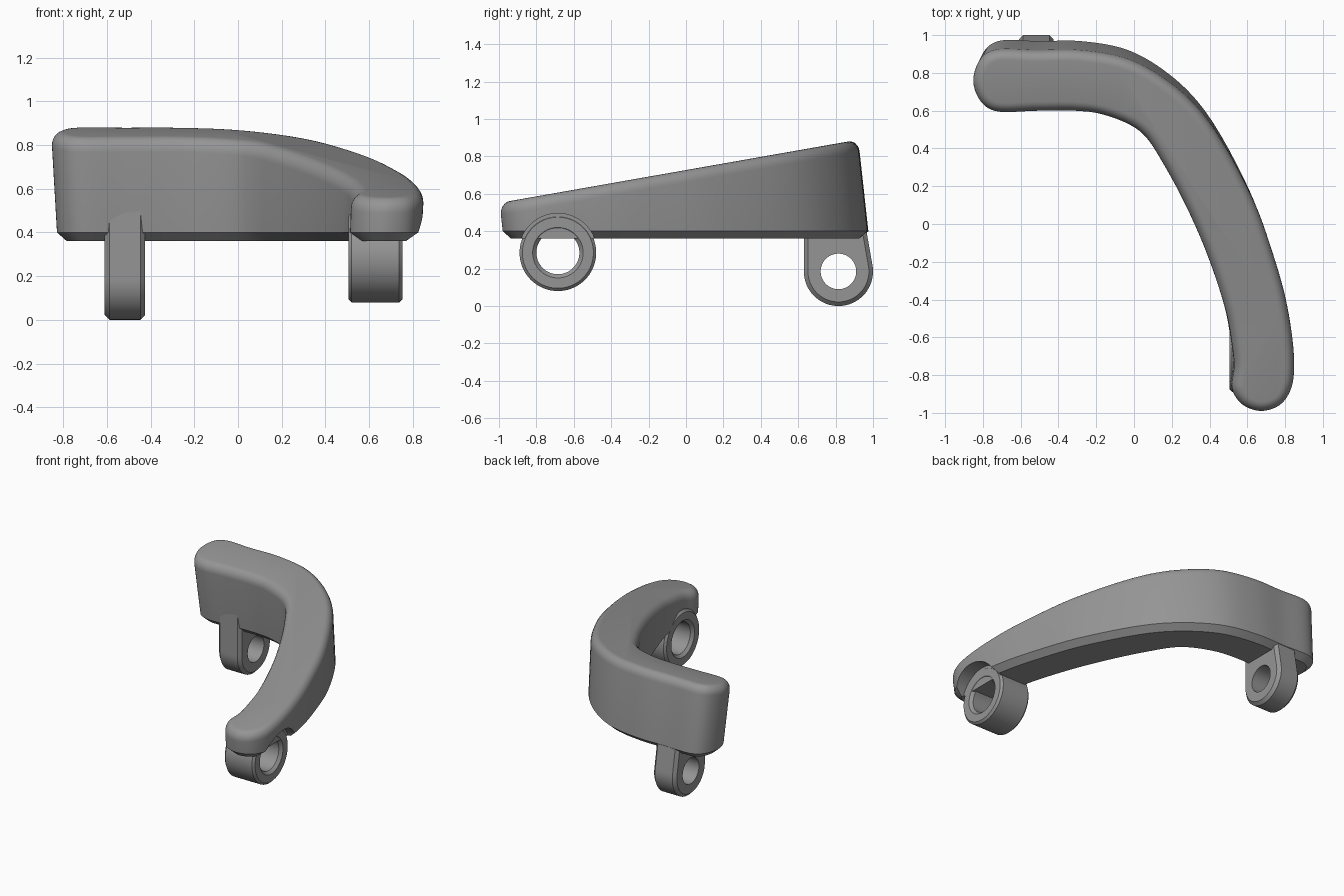
import bpy, bmesh, math
from mathutils import Vector

if "Cube" in bpy.data.objects:
    bpy.data.objects.remove(bpy.data.objects["Cube"])

grey = bpy.data.materials.new("plain grey")
grey.diffuse_color = (0.3, 0.3, 0.3, 1)
grey.use_nodes = True
grey.node_tree.nodes["Principled BSDF"].inputs["Base Color"].default_value = grey.diffuse_color


def make_object(name, bm, angle=30):
    bmesh.ops.remove_doubles(bm, verts=bm.verts, dist=0.0002)
    bmesh.ops.recalc_face_normals(bm, faces=bm.faces)
    mesh = bpy.data.meshes.new(name)
    bm.to_mesh(mesh)
    bm.free()
    mesh.materials.append(grey)
    ob = bpy.data.objects.new(name, mesh)
    bpy.context.collection.objects.link(ob)
    return ob


def smooth(ob, angle=30):
    bpy.ops.object.select_all(action='DESELECT')
    ob.select_set(True)
    bpy.context.view_layer.objects.active = ob
    bpy.ops.object.shade_smooth_by_angle(angle=math.radians(angle))


def inset(pts, d):
    """Move a counter-clockwise loop inwards by d."""
    out = []
    for i, p in enumerate(pts):
        t = (pts[(i + 1) % len(pts)] - pts[i - 1]).normalized()
        out.append(p + Vector((-t.y, t.x)) * d)
    return out


def bridge(bm, a, b):
    n = len(a)
    for i in range(n):
        bm.faces.new((a[i], a[(i + 1) % n], b[(i + 1) % n], b[i]))


def spline(ctrl, steps=6):
    """Closed smooth curve through the control points."""
    c, n, out = [Vector(p) for p in ctrl], len(ctrl), []
    for i in range(n):
        p0, p1, p2, p3 = c[i - 1], c[i], c[(i + 1) % n], c[(i + 2) % n]
        # centripetal spacing avoids overshoot between uneven points
        k = [max((b - a).length, 1e-4) ** 0.5 for a, b in ((p0, p1), (p1, p2), (p2, p3))]
        m1 = (p2 - p1) + k[1] * ((p1 - p0) / k[0] - (p2 - p0) / (k[0] + k[1]))
        m2 = (p2 - p1) + k[1] * ((p3 - p2) / k[2] - (p3 - p1) / (k[1] + k[2]))
        for s in range(steps):
            t = s / steps
            out.append((2*t**3 - 3*t*t + 1) * p1 + (t**3 - 2*t*t + t) * m1
                       + (3*t*t - 2*t**3) * p2 + (t**3 - t*t) * m2)
    return out


# Curved arm: plan outline, counter-clockwise
plan = spline([
    (-0.72, 0.64), (-0.5, 0.64), (-0.3, 0.64), (-0.16, 0.62), (0.03, 0.53),
    (0.16, 0.34), (0.35, -0.055), (0.48, -0.44), (0.51, -0.6), (0.525, -0.74),
    (0.515, -0.86), (0.57, -0.945), (0.67, -0.98), (0.77, -0.945),
    (0.825, -0.86), (0.84, -0.72), (0.8, -0.41), (0.72, -0.12), (0.61, 0.18),
    (0.375, 0.6), (0.19, 0.79), (-0.03, 0.92), (-0.28, 0.968), (-0.5, 0.968),
    (-0.72, 0.968), (-0.79, 0.92), (-0.828, 0.8), (-0.79, 0.69)])


def lean(p, z):
    k = z - 0.4
    return (p.x * (1 + 0.07 * k), p.y - 0.11 * k, z)


bm = bmesh.new()
rings = [[bm.verts.new((p.x, p.y, 0.36)) for p in inset(plan, 0.045)],
         [bm.verts.new((p.x, p.y, 0.40)) for p in plan]]
for s in range(7):                              # rounded rim under the sloping top
    a = math.pi / 2 * s / 6
    drop = 0.065 * (1 - math.sin(a))
    loop = inset(plan, 0.055 * (1 - math.cos(a)))
    rings.append([bm.verts.new(lean(p, (0.727 + 0.176 * (p.y + 0.044) - drop) / 1.0194))
                  for p in loop])
for lo, hi in zip(rings, rings[1:]):
    bridge(bm, lo, hi)
bm.faces.new(rings[0])
bm.faces.new(rings[-1])
arm = make_object("curved_arm", bm)

# Round pocket in the outer side of the arm beside the bushing
bpy.ops.mesh.primitive_cylinder_add(vertices=64, radius=0.21, depth=0.4,
                                    location=(0.95, -0.685, 0.285),
                                    rotation=(0, math.pi / 2, 0))
cutter = bpy.context.object
cutter.name = "pocket_cutter"
cutter.hide_render = True
mod = arm.modifiers.new("pocket", 'BOOLEAN')
mod.operation, mod.solver, mod.object = 'DIFFERENCE', 'EXACT', cutter
bpy.context.view_layer.objects.active = arm
bpy.ops.object.modifier_apply(modifier=mod.name)
bpy.data.objects.remove(cutter)
smooth(arm)


def eye(name, centre, x0, x1, radius, hole, rim, bore_rim, n=72):
    """Chamfered plate along x with a round bore; radius(angle) gives its outline."""
    ang = [2 * math.pi * i / n for i in range(n)]
    outer = [Vector((math.cos(a), math.sin(a))) * radius(a) for a in ang]
    small = inset(outer, rim)
    bore = [Vector((math.cos(a), math.sin(a))) * hole for a in ang]
    wide = [p * (1 + bore_rim / hole) for p in bore]
    bm = bmesh.new()
    loops = [[bm.verts.new((x, centre[0] + p.x, centre[1] + p.y)) for p in pts]
             for pts, x in ((small, x0), (outer, x0 + rim), (outer, x1 - rim), (small, x1),
                            (wide, x1), (bore, x1 - bore_rim), (bore, x0 + bore_rim), (wide, x0))]
    for i in range(8):
        if bore_rim or i not in (4, 6):
            bridge(bm, loops[i], loops[(i + 1) % 8])
    smooth(make_object(name, bm))


def lug_outline(a):
    if a > math.pi or a < math.radians(10):
        return 0.185
    sides = (0.185 / max(1e-3, math.cos(a - math.radians(10))),
             0.185 / max(1e-3, -math.cos(a)), 0.34 / max(1e-3, math.sin(a)))
    return min(sides)


# Bushing under the front end, hanging lug under the back end
eye("front_bushing", (-0.685, 0.285), 0.505, 0.752, lambda a: 0.205, 0.115, 0.015, 0.02)
eye("rear_lug", (0.815, 0.185), -0.61, -0.425, lug_outline, 0.095, 0.022, 0)
